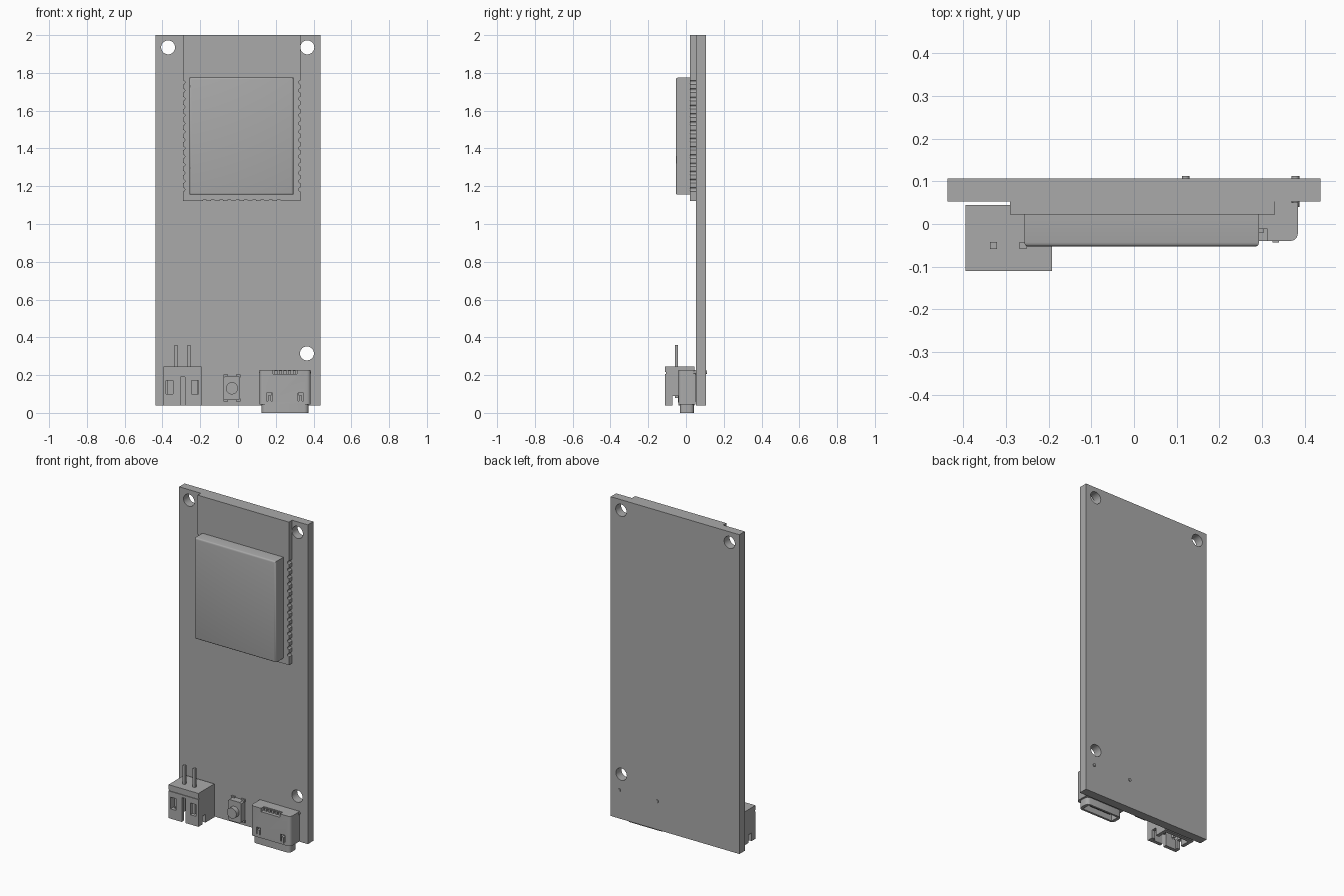
import bpy
import bmesh
from math import pi
from mathutils import Matrix, Vector

if "Cube" in bpy.data.objects:
    bpy.data.objects.remove(bpy.data.objects["Cube"])

grey = bpy.data.materials.new("plain grey")
grey.use_nodes = True
grey.diffuse_color = (0.4, 0.4, 0.4, 1)
grey.node_tree.nodes["Principled BSDF"].inputs["Base Color"].default_value = (0.4, 0.4, 0.4, 1)


def add_box(bm, x, y, z):
    """Box between (min, max) pairs."""
    size = Vector((x[1] - x[0], y[1] - y[0], z[1] - z[0]))
    mid = Vector((sum(x), sum(y), sum(z))) / 2
    bmesh.ops.create_cube(bm, size=1, matrix=Matrix.Translation(mid) @ Matrix.Diagonal(size.to_4d()))


def add_disc(bm, x, z, radius, y, segments=32):
    """Cylinder running along y."""
    m = Matrix.Translation((x, sum(y) / 2, z)) @ Matrix.Rotation(pi / 2, 4, "X")
    bmesh.ops.create_cone(bm, cap_ends=True, segments=segments, radius1=radius, radius2=radius,
                          depth=y[1] - y[0], matrix=m)


def make(name, boxes=(), discs=()):
    bm = bmesh.new()
    for b in boxes:
        add_box(bm, *b)
    for d in discs:
        add_disc(bm, *d)
    mesh = bpy.data.meshes.new(name)
    bm.to_mesh(mesh)
    bm.free()
    mesh.materials.append(grey)
    obj = bpy.data.objects.new(name, mesh)
    bpy.context.collection.objects.link(obj)
    return obj


def bake(obj):
    """Apply the modifiers of an object."""
    graph = bpy.context.evaluated_depsgraph_get()
    mesh = bpy.data.meshes.new_from_object(obj.evaluated_get(graph))
    obj.modifiers.clear()
    obj.data = mesh


def cut(obj, boxes=(), discs=()):
    cutter = make("cutter", boxes, discs)
    cutter.hide_render = True
    mod = obj.modifiers.new("cut", "BOOLEAN")
    mod.operation = "DIFFERENCE"
    mod.solver = "EXACT"
    mod.object = cutter
    bake(obj)
    bpy.data.objects.remove(cutter)


def bevel(obj, width, segments=3, rule=lambda e: True):
    bm = bmesh.new()
    bm.from_mesh(obj.data)
    bmesh.ops.bevel(bm, geom=[e for e in bm.edges if rule(e)], offset=width, segments=segments,
                    profile=0.5, affect="EDGES")
    bm.to_mesh(obj.data)
    bm.free()


def along(axis):
    """Rule that picks edges running along one axis."""
    return lambda e: abs((e.verts[0].co - e.verts[1].co).normalized()[axis]) > 0.9


# Main board with three mounting holes
board = make("main_board", [((-0.437, 0.437), (0.053, 0.106), (0.04, 2.0))])
cut(board, discs=[(x, z, 0.037, (0, 0.2)) for x, z in ((-0.37, 1.935), (0.367, 1.935), (0.365, 0.315))])

# Radio module board with half-round edge contacts
module = make("module_board", [((-0.29, 0.33), (0.022, 0.053), (1.122, 2.0))])
pitch = 0.0436
notches = [(x, 1.183 + i * pitch, 0.011, (0, 0.1), 12) for x in (-0.292, 0.332) for i in range(14)]
notches += [(0.02 + (i - 4.5) * pitch, 1.12, 0.011, (0, 0.1), 12) for i in range(10)]
cut(module, discs=notches)

# Metal shield with rounded front rim
shield = make("module_shield", [((-0.257, 0.293), (-0.053, 0.022), (1.155, 1.775))])
bevel(shield, 0.01, 3, lambda e: all(v.co.y < 0 for v in e.verts))

# Battery socket, open at the bottom
socket = make("battery_socket", [((-0.395, -0.192), (-0.11, 0.045), (0.04, 0.245))])
cut(socket, [((-0.373, -0.214), (-0.088, 0.023), (0.0, 0.19))])
cut(socket, [((-0.305, -0.281), (-0.15, -0.07), (0.0, 0.19)),
             ((-0.382, -0.345), (-0.15, -0.07), (0.10, 0.172)),
             ((-0.247, -0.209), (-0.15, -0.07), (0.10, 0.172)),
             ((-0.45, -0.1), (-0.072, -0.04), (0.0, 0.09))])
# Shallow step below the top flange
cut(socket, [((-0.45, -0.1), (-0.2, -0.106), (0.207, 0.217))])
pins = make("battery_pins", [((x - 0.008, x + 0.008), (-0.058, -0.042), (0.08, 0.36))
                             for x in (-0.329, -0.26)])

# Push button with side legs
button = make("button_body", [((-0.076, 0.011), (0.012, 0.053), (0.067, 0.195))])
bevel(button, 0.008, 1, along(1))
plunger = make("button_plunger", discs=[(-0.032, 0.13, 0.032, (-0.016, 0.014))])
legs = make("button_legs", [((x - 0.012, x + 0.012), (0.043, 0.053), (z - 0.008, z + 0.008))
                            for x in (-0.066, 0.002) for z in (0.067, 0.195)])

# Data port shell with slots and a notched rear
port = make("port_shell", [((0.114, 0.384), (-0.04, 0.05), (0.045, 0.228))])
bevel(port, 0.018, 3, lambda e: along(2)(e) and e.verts[0].co.y < 0)
cut(port, [((0.142, 0.356), (-0.024, 0.034), (0.0, 0.17)),
           ((0.185, 0.313), (-0.1, -0.012), (0.207, 0.3))])
cut(port, [((x - 0.015, x + 0.015), (-0.1, -0.01), (0.062, 0.105)) for x in (0.167, 0.332)])

# Spring tongues inside the shell slots
springs = make("port_springs", [((x - 0.008, x + 0.008), (-0.043, -0.02), (0.055, 0.092))
                                for x in (0.167, 0.332)])

# Flared mouth of the port
mouth = make("port_mouth", [((0.125, 0.373), (-0.033, 0.042), (0.0, 0.05))])
bevel(mouth, 0.022, 4, along(2))
cut(mouth, [((0.145, 0.353), (-0.02, 0.03), (-0.1, 0.1))])
tongue = make("port_tongue", [((0.175, 0.323), (0.0, 0.014), (0.02, 0.175))])

# Contacts at the rear of the port and its locating pegs
contacts = make("port_contacts", [((x - 0.007, x + 0.007), (-0.02, 0.053), (0.2, 0.224))
                                  for x in [0.249 + (i - 2) * 0.024 for i in range(5)]])
pegs = make("port_pegs", discs=[(x, 0.215, 0.009, (0.04, 0.112), 12) for x in (0.121, 0.378)])

# Smooth the round parts, keep hard edges sharp
bpy.ops.object.select_all(action="DESELECT")
for obj in (board, module, shield, plunger, port, mouth, pegs):
    obj.select_set(True)
bpy.context.view_layer.objects.active = board
bpy.ops.object.shade_smooth_by_angle(angle=pi / 5)
